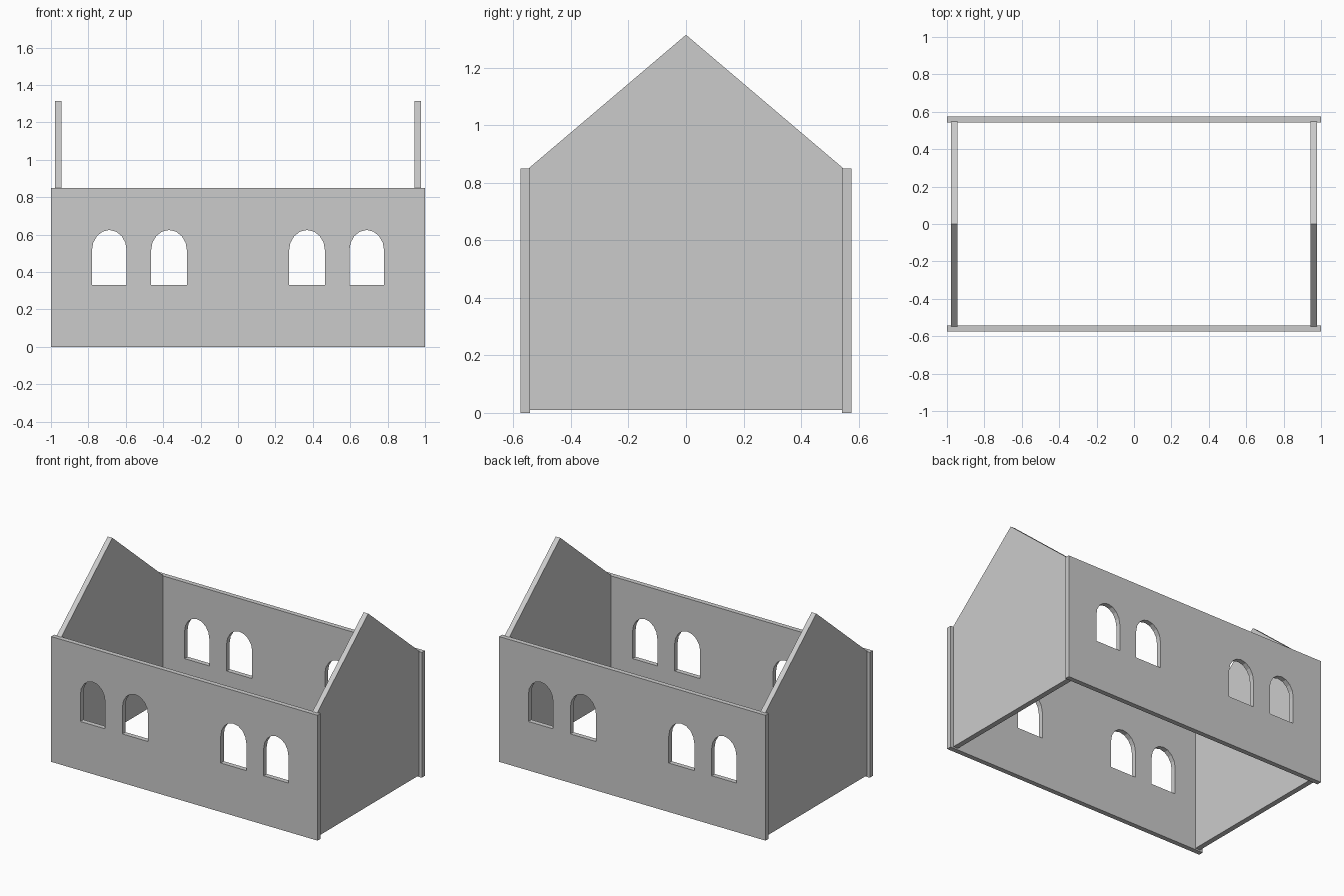
import bpy, bmesh, math
from mathutils import Vector

if "Cube" in bpy.data.objects:
    bpy.data.objects.remove(bpy.data.objects["Cube"])


def add_prism(bm, points, offset):
    """Extrude a closed planar profile along offset."""
    face = bm.faces.new([bm.verts.new(p) for p in points])
    res = bmesh.ops.extrude_face_region(bm, geom=[face], use_keep_orig=True)
    verts = [g for g in res["geom"] if isinstance(g, bmesh.types.BMVert)]
    bmesh.ops.translate(bm, verts=verts, vec=Vector(offset))


def finish(name, bm):
    bmesh.ops.recalc_face_normals(bm, faces=bm.faces[:])
    mesh = bpy.data.meshes.new(name)
    bm.to_mesh(mesh)
    bm.free()
    obj = bpy.data.objects.new(name, mesh)
    bpy.context.collection.objects.link(obj)
    return obj


# Arched window cutter, passing through both long walls
SILL, SPRING, TOP, SEGMENTS = 0.332, 0.515, 0.625, 8
bm = bmesh.new()
for side in (-1, 1):
    for centre, half in ((0.369, 0.096), (0.688, 0.093)):
        cx = side * centre
        profile = [(cx - half, -1, SILL), (cx + half, -1, SILL)]
        for i in range(SEGMENTS + 1):
            a = math.pi * i / SEGMENTS
            profile.append((cx + half * math.cos(a), -1,
                            SPRING + (TOP - SPRING) * math.sin(a)))
        add_prism(bm, profile, (0, 2, 0))
cutter = finish("window_cutter", bm)
cutter.hide_render = True
cutter.hide_viewport = True
cutter.display_type = 'WIRE'

# Long front and back walls with window openings
for name, y in (("front_wall", -0.575), ("back_wall", 0.542)):
    bm = bmesh.new()
    add_prism(bm, [(-1, y, 0), (1, y, 0), (1, y, 0.85), (-1, y, 0.85)],
              (0, 0.033, 0))
    wall = finish(name, bm)
    mod = wall.modifiers.new("windows", 'BOOLEAN')
    mod.operation = 'DIFFERENCE'
    mod.solver = 'EXACT'
    mod.object = cutter

# Gabled end walls, set in slightly from the wall ends
for name, x in (("left_gable", -0.978), ("right_gable", 0.943)):
    bm = bmesh.new()
    add_prism(bm, [(x, -0.548, 0.01), (x, 0.548, 0.01), (x, 0.548, 0.85),
                   (x, 0, 1.315), (x, -0.548, 0.85)], (0.035, 0, 0))
    finish(name, bm)
